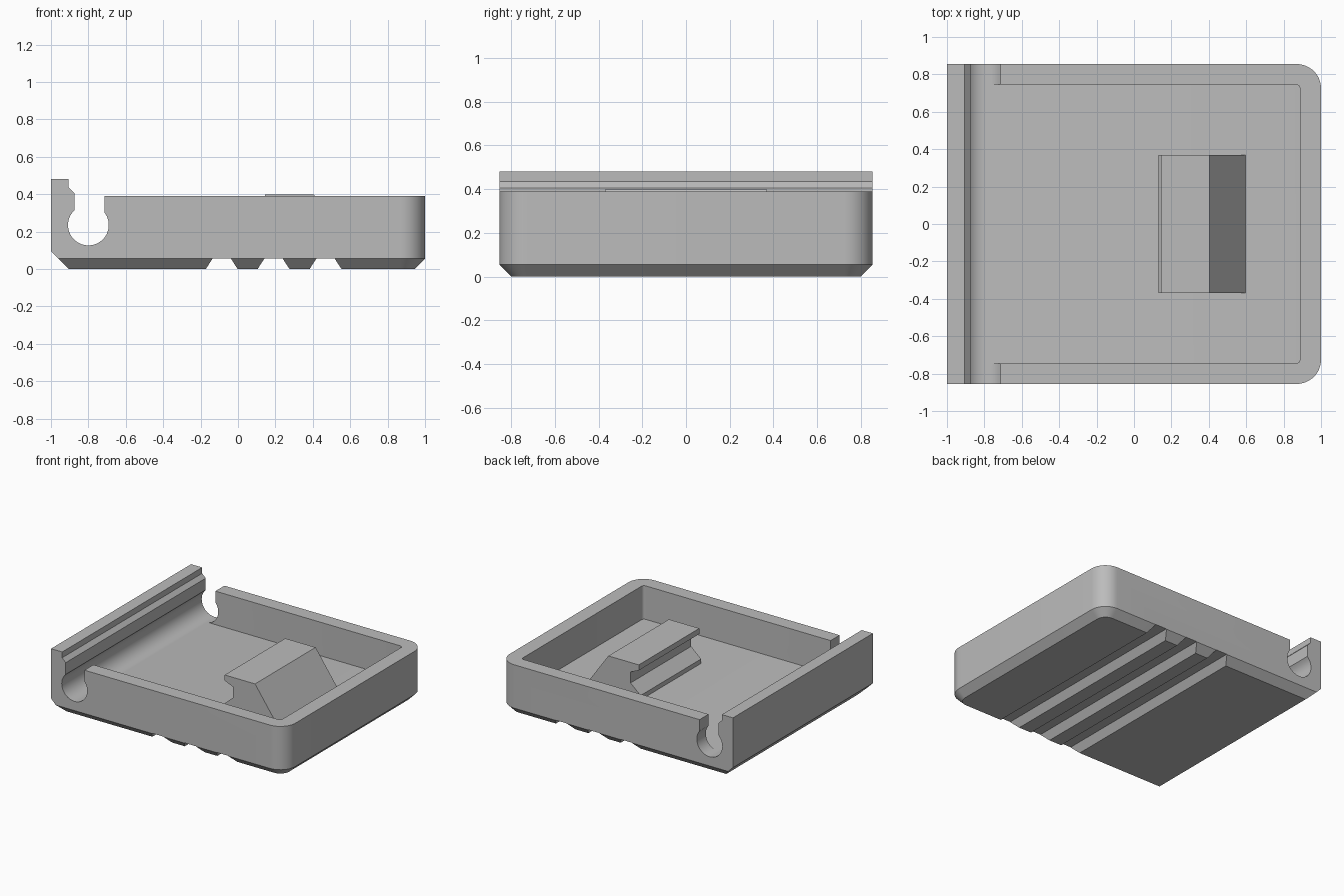
import bpy, bmesh
from math import sin, cos, pi, asin

cube = bpy.data.objects.get("Cube")
if cube:
    bpy.data.objects.remove(cube, do_unlink=True)

grey = bpy.data.materials.new("plain grey")
grey.use_nodes = True
colour = (0.5, 0.5, 0.5, 1)
grey.diffuse_color = colour
grey.node_tree.nodes["Principled BSDF"].inputs["Base Color"].default_value = colour


def loft(name, rings):
    """Solid through closed rings that have equal point counts."""
    bm = bmesh.new()
    loops = [[bm.verts.new(p) for p in ring] for ring in rings]
    bm.faces.new(loops[0])
    bm.faces.new(loops[-1])
    for a, b in zip(loops, loops[1:]):
        for i in range(len(a)):
            j = (i + 1) % len(a)
            bm.faces.new((a[i], a[j], b[j], b[i]))
    bmesh.ops.recalc_face_normals(bm, faces=bm.faces)
    mesh = bpy.data.meshes.new(name)
    bm.to_mesh(mesh)
    bm.free()
    mesh.materials.append(grey)
    obj = bpy.data.objects.new(name, mesh)
    bpy.context.collection.objects.link(obj)
    return obj


def extrude_y(name, profile, half):
    return loft(name, [[(x, y, z) for x, z in profile] for y in (-half, half)])


def arc(cx, cz, r, start, end, steps):
    return [(cx + r * cos(start + (end - start) * i / steps),
             cz + r * sin(start + (end - start) * i / steps)) for i in range(steps + 1)]


def tray_ring(x0, x1, half, r, z, steps=12):
    """Plan outline: square at the -x end, rounded at the +x end."""
    pts = [(x0, half), (x0, -half)]
    pts += arc(x1 - r, -half + r, r, -pi / 2, 0, steps)
    pts += arc(x1 - r, half - r, r, 0, pi / 2, steps)
    return [(x, y, z) for x, y in pts]


def select_only(obj):
    bpy.ops.object.select_all(action='DESELECT')
    obj.select_set(True)
    bpy.context.view_layer.objects.active = obj


def boolean(obj, tool, operation):
    tool.hide_render = True
    select_only(obj)
    mod = obj.modifiers.new("cut", 'BOOLEAN')
    mod.operation, mod.object, mod.solver = operation, tool, 'EXACT'
    bpy.ops.object.modifier_apply(modifier=mod.name)
    bpy.data.objects.remove(tool, do_unlink=True)


# Tray block with rounded corners and chamfered underside
wide, corner, bevel = 0.855, 0.13, 0.055
tray = loft("tray", [
    tray_ring(-1.1, 1 - 2 * bevel, wide - 2 * bevel, corner - 2 * bevel, -bevel),
    tray_ring(-1.1, 1, wide, corner, bevel),
    tray_ring(-1.1, 1, wide, corner, 0.6)])

# Side profile: stepped lip, round channel and grooved base
cx, cz, r = -0.80, 0.235, 0.109
left, right, top = -0.875, -0.715, 0.39
start = pi - asin(((r * r - (cx - left) ** 2) ** 0.5) / r)
end = 2 * pi + asin(((r * r - (right - cx) ** 2) ** 0.5) / r)
profile = [(-1, 0.095), (-1, 0.48), (-0.905, 0.48), (-0.905, 0.435), (left, 0.405)]
profile += arc(cx, cz, r, start, end, 40)
profile += [(right, top), (1.1, top), (1.1, 0)]
for groove in (0.468, 0.19, -0.087):
    profile += [(groove + 0.085, 0), (groove + 0.048, 0.057),
                (groove - 0.048, 0.057), (groove - 0.085, 0)]
profile.append((-0.905, 0))
boolean(tray, extrude_y("side_profile_cutter", profile, 1), 'INTERSECT')

# Pocket
floor = 0.131
pocket = loft("pocket_cutter", [tray_ring(cx, 0.887, 0.745, 0.02, z, 4) for z in (floor, 0.6)])
boolean(tray, pocket, 'DIFFERENCE')

# Clip block: ramp at the +x side, notched hook at the -x side
clip = extrude_y("clip_block", [
    (0.595, floor - 0.02), (0.595, floor), (0.405, 0.398), (0.145, 0.398), (0.145, 0.355),
    (0.215, 0.325), (0.215, 0.24), (0.13, 0.165), (0.13, floor - 0.02)], 0.37)

select_only(tray)
bpy.ops.object.shade_smooth_by_angle(angle=pi / 7)
